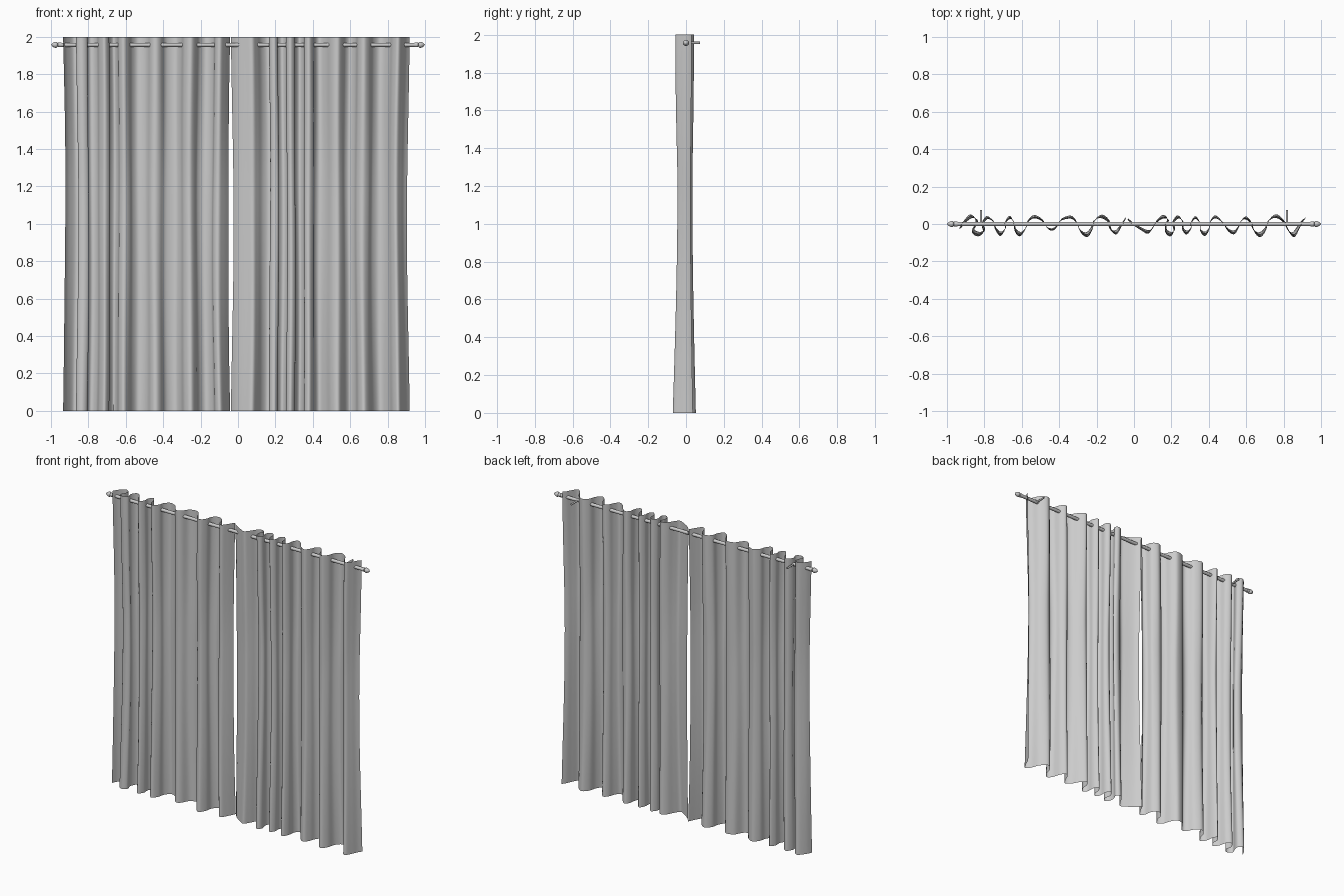
import bpy, bmesh, math
from mathutils import Vector, Matrix

if "Cube" in bpy.data.objects:
    bpy.data.objects.remove(bpy.data.objects["Cube"])

ROD_Z = 1.957

# Fold paths seen from above (full depth, as at the hem)
LEFT = [(-.935, -.03), (-.915, .01), (-.878, .05), (-.848, .03), (-.852, -.005), (-.866, -.045),
        (-.835, -.066), (-.806, -.045), (-.815, 0), (-.79, .042), (-.757, .02), (-.742, -.03),
        (-.715, -.064), (-.69, -.03), (-.69, .01), (-.665, .044), (-.645, .01), (-.637, -.04),
        (-.61, -.066), (-.582, -.03), (-.57, .015), (-.535, .048), (-.49, .025), (-.465, -.02),
        (-.44, -.036), (-.415, -.02), (-.385, .03), (-.335, .044), (-.305, .01), (-.285, -.045),
        (-.25, -.07), (-.222, -.03), (-.21, .02), (-.172, .05), (-.132, .02), (-.12, -.035),
        (-.095, -.056), (-.07, -.02), (-.042, .036)]
RIGHT = [(-.038, .034), (-.01, .0), (.04, -.035), (.075, -.052), (.1, -.02), (.125, .025), (.155, .048),
         (.178, .03), (.165, -.01), (.17, -.05), (.195, -.066), (.212, -.04), (.205, .01), (.232, .046),
         (.256, .02), (.258, -.03), (.28, -.056), (.302, -.03), (.305, .01), (.328, .042), (.351, .01),
         (.355, -.04), (.38, -.064), (.402, -.03), (.41, .02), (.435, .046), (.47, .015), (.5, -.035),
         (.535, -.055), (.56, -.02), (.575, .02), (.6, .04), (.628, .01), (.645, -.045), (.675, -.07),
         (.705, -.035), (.722, .02), (.76, .052), (.805, .015), (.83, -.045), (.858, -.07),
         (.882, -.03), (.9, .01), (.918, .036)]


def smooth_path(pts, n=5):
    p = [Vector(q) for q in pts]
    p = [2 * p[0] - p[1]] + p + [2 * p[-1] - p[-2]]
    out = []
    for i in range(1, len(p) - 2):
        a, b, c, d = p[i - 1:i + 3]
        for k in range(n):
            t = k / n
            out.append(.5 * (2 * b + (c - a) * t + (2 * a - 5 * b + 4 * c - d) * t * t
                             + (3 * b - a - 3 * c + d) * t ** 3))
    return out + [p[-2]]


def finish(bm, name):
    me = bpy.data.meshes.new(name)
    bm.to_mesh(me)
    bm.free()
    me.shade_smooth()
    ob = bpy.data.objects.new(name, me)
    bpy.context.collection.objects.link(ob)
    return ob


def curtain(name, pts, rows=28):
    path = smooth_path(pts)
    mid = (pts[0][0] + pts[-1][0]) / 2
    half = abs(pts[-1][0] - pts[0][0]) / 2
    bm = bmesh.new()
    grid = []
    for r in range(rows + 1):
        t = r / rows
        # fold depth: deep at the hem, shallow at mid height, medium at the top
        amp = 1 - .36 * math.sin(min(t / .62, 1) * math.pi / 2)
        if t > .62:
            amp += .17 * math.sin((t - .62) / .38 * math.pi / 2)
        squeeze = 1 - .012 * math.sin(t * math.pi) / half
        grid.append([bm.verts.new((mid + (q.x - mid) * squeeze
                                   + .003 * math.sin(q.x * 23 + t * 5) * math.sin(t * math.pi),
                                   q.y * amp, 2 * t)) for q in path])
    for a, b in zip(grid, grid[1:]):
        for i in range(len(path) - 1):
            bm.faces.new((a[i], a[i + 1], b[i + 1], b[i]))
    return finish(bm, name)


def lathe_x(name, profile, seg=20):
    # profile of (x, radius) spun about the rod axis
    bm = bmesh.new()
    vs = [bm.verts.new((x, 0, ROD_Z + r)) for x, r in profile]
    es = [bm.edges.new(e) for e in zip(vs, vs[1:])]
    bmesh.ops.spin(bm, geom=vs + es, cent=(0, 0, ROD_Z), axis=(1, 0, 0),
                   angle=2 * math.pi, steps=seg, use_merge=True)
    bmesh.ops.remove_doubles(bm, verts=bm.verts, dist=1e-5)
    bmesh.ops.recalc_face_normals(bm, faces=bm.faces)
    return finish(bm, name)


# Two curtain panels
curtain("left_curtain", LEFT)
curtain("right_curtain", RIGHT)

# Rod
lathe_x("curtain_rod", [(-.955, 0), (-.955, .011), (.955, .011), (.955, 0)])

for side, s in (("left", -1), ("right", 1)):
    # Finial: collar, neck and pointed knob
    prof = [(.945, 0), (.945, .013), (.962, .013), (.964, .009), (.968, .015), (.976, .0165),
            (.984, .014), (.992, .009), (1, 0)]
    lathe_x(side + "_finial", [(s * x, r) for x, r in prof])
    # Wall bracket peg behind the rod
    bm = bmesh.new()
    bmesh.ops.create_cone(bm, cap_ends=True, segments=14, radius1=.006, radius2=.006, depth=.075,
                          matrix=Matrix.Translation((s * .818, .0375, ROD_Z)) @ Matrix.Rotation(math.pi / 2, 4, 'X'))
    finish(bm, side + "_bracket")

for ob in bpy.context.collection.objects:
    ob.select_set(True)
    bpy.context.view_layer.objects.active = ob
bpy.ops.object.shade_smooth_by_angle(angle=math.radians(50))
